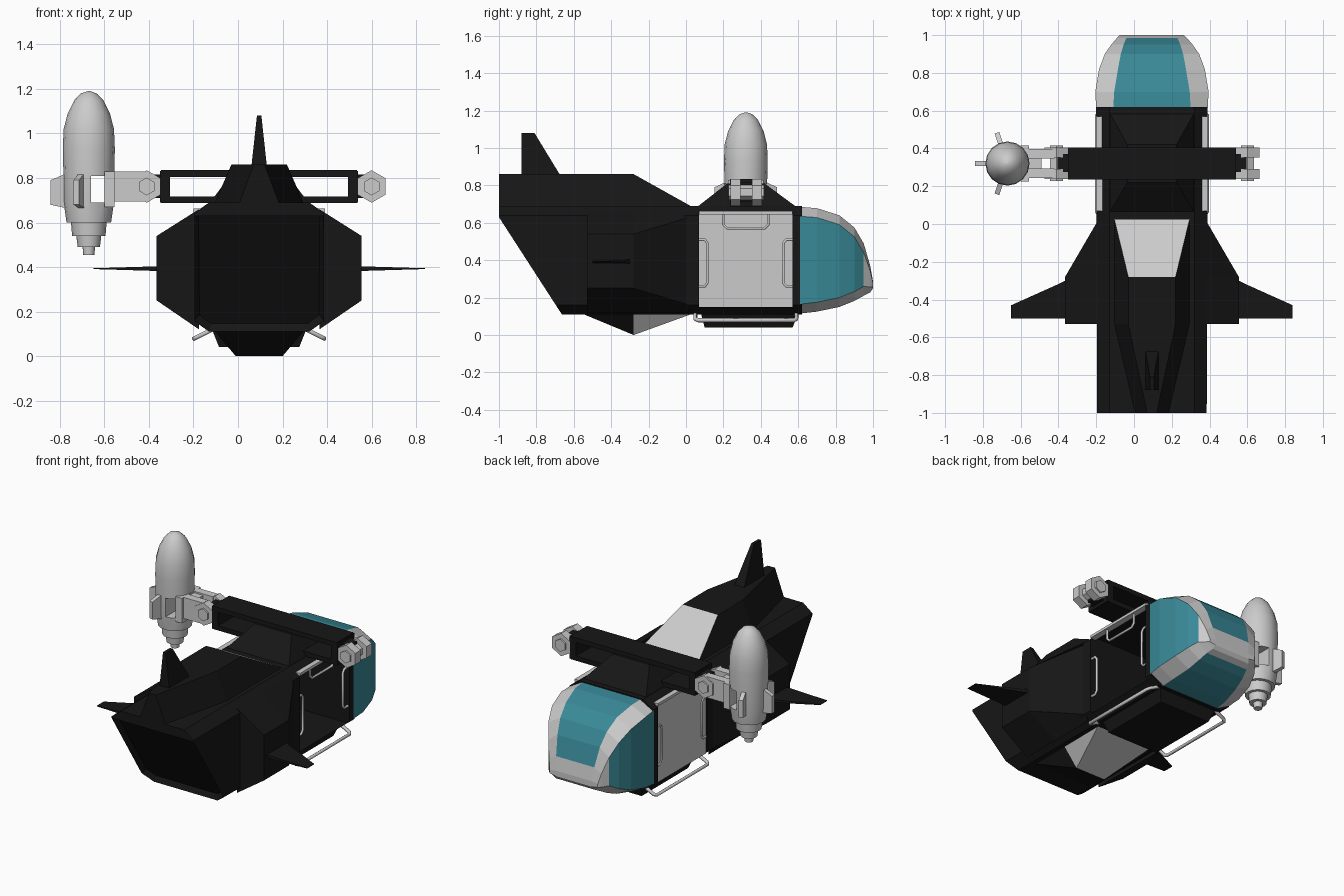
import bpy, bmesh
from math import pi, sin, cos, radians
from mathutils import Vector, Matrix

if "Cube" in bpy.data.objects:
    bpy.data.objects.remove(bpy.data.objects["Cube"])

C = 0.095  # centre line of the craft in x


def material(name, col):
    m = bpy.data.materials.new(name)
    m.diffuse_color = (*col, 1)
    m.use_nodes = True
    m.node_tree.nodes["Principled BSDF"].inputs["Base Color"].default_value = m.diffuse_color
    return m


BLACK = material("black_paint", (0.008, 0.008, 0.008))
TEAL = material("teal_glass", (0.04, 0.25, 0.31))
GREY = material("grey_paint", (0.6, 0.6, 0.6))


def finish(bm, name, mats=(), smooth=None):
    bmesh.ops.remove_doubles(bm, verts=bm.verts, dist=1e-4)
    bmesh.ops.recalc_face_normals(bm, faces=bm.faces)
    me = bpy.data.meshes.new(name)
    bm.to_mesh(me)
    bm.free()
    for m in mats:
        me.materials.append(m)
    ob = bpy.data.objects.new(name, me)
    bpy.context.collection.objects.link(ob)
    if smooth:
        activate(ob)
        bpy.ops.object.shade_smooth_by_angle(angle=radians(smooth))
    return ob


def activate(ob):
    bpy.ops.object.select_all(action='DESELECT')
    ob.select_set(True)
    bpy.context.view_layer.objects.active = ob


def loft(name, rings, mats=(BLACK,), pick=None, smooth=None):
    """Skin closed rings; pick(station, side) gives the material slot."""
    bm = bmesh.new()
    vs = [[bm.verts.new(p) for p in r] for r in rings]
    n = len(rings[0])
    for i in range(len(rings) - 1):
        for j in range(n):
            k = (j + 1) % n
            f = bm.faces.new((vs[i][j], vs[i][k], vs[i + 1][k], vs[i + 1][j]))
            f.material_index = pick(i, j) if pick else 0
    for r, i in ((vs[0], 0), (vs[-1], len(rings) - 1)):
        f = bm.faces.new(r)
        f.material_index = pick(i, -1) if pick else 0
    return finish(bm, name, mats, smooth)


def rect(x0, x1, y0, y1, z):
    return [(x0, y0, z), (x1, y0, z), (x1, y1, z), (x0, y1, z)]


def box(name, x, y, z, mats=(BLACK,)):
    return loft(name, [rect(*x, *y, z[0]), rect(*x, *y, z[1])], mats)


def octagon(y, a, b, zt, zb, d):
    pts = [(-a, zt), (a, zt), (b, zt - d), (b, zb + d), (a, zb), (-a, zb), (-b, zb + d), (-b, zt - d)]
    return [(C + x, y, z) for x, z in pts]


def cut(ob, cutter):
    m = ob.modifiers.new("cut", 'BOOLEAN')
    m.object = cutter
    m.solver = 'EXACT'
    activate(ob)
    bpy.ops.object.modifier_apply(modifier="cut")
    bpy.data.objects.remove(cutter)


def tube(name, pts, r):
    cu = bpy.data.curves.new(name, 'CURVE')
    cu.dimensions = '3D'
    cu.bevel_depth, cu.bevel_resolution, cu.use_fill_caps = r, 1, True
    s = cu.splines.new('POLY')
    s.points.add(len(pts) - 1)
    for p, q in zip(s.points, pts):
        p.co = (*q, 1)
    ob = bpy.data.objects.new(name, cu)
    bpy.context.collection.objects.link(ob)
    activate(ob)
    bpy.ops.object.convert(target='MESH')


# main hull with slanted, recessed tail
bm = bmesh.new()
ra = [bm.verts.new(p) for p in octagon(-1, .225, .29, .69, .11, .05)]
rb = [bm.verts.new(p) for p in octagon(.62, .225, .295, .69, .11, .05)]
for j in range(8):
    bm.faces.new((ra[j], ra[(j + 1) % 8], rb[(j + 1) % 8], rb[j]))
bm.faces.new(ra)
bm.faces.new(rb)
bmesh.ops.recalc_face_normals(bm, faces=bm.faces)
no = Vector((0, -.51, -.33)).normalized()
res = bmesh.ops.bisect_plane(bm, geom=bm.verts[:] + bm.edges[:] + bm.faces[:], plane_co=(0, -1, .63),
                             plane_no=no, clear_outer=True)
edges = [e for e in res['geom_cut'] if isinstance(e, bmesh.types.BMEdge)]
tail = bmesh.ops.contextual_create(bm, geom=edges)['faces']
bmesh.ops.recalc_face_normals(bm, faces=bm.faces)
bmesh.ops.inset_region(bm, faces=tail, thickness=.025, depth=-.03)
hull = finish(bm, "hull", (BLACK,))

# open cabin, closed by a sliding door on the left
cut(hull, box("cabin_cutter", (C - .5, C + .5), (.07, .57), (.15, .66)))
box("left_door", (C - .285, C - .27), (.07, .57), (.15, .66), (GREY,))

# cockpit canopy: teal panels between grey frame strips
stations = [(.61, .205, .295, .685, .115), (.7, .2, .3, .678, .125), (.82, .18, .28, .64, .15),
            (.9, .165, .25, .575, .182), (.95, .15, .215, .49, .21), (.985, .135, .185, .37, .228),
            (1.0, .125, .17, .285, .25)]


def canopy_mat(i, j):
    if j in (2, 6):
        return 1 if i < 4 else 0
    if j in (0, 4):
        return 1 if i < (5 if j == 0 else 4) else 0
    return 0


loft("cockpit_canopy", [octagon(y, a, b, t, l, min(.05, (t - l) * .2)) for y, a, b, t, l in stations],
     (GREY, TEAL), canopy_mat)


# dorsal spine with pale forward slope
def trap(y, base, top, z0, z1):
    return [(C - base, y, z0), (C - top, y, z1), (C + top, y, z1), (C + base, y, z0)]


loft("dorsal_spine", [trap(.03, .2, .2, .685, .687), trap(-.28, .2, .125, .685, .86),
                      trap(-.53, .2, .125, .685, .86), trap(-1, .09, .025, .685, .86)],
     (BLACK, GREY), lambda i, j: int(i == 0 and j == 1))
# belly keel
loft("belly_keel", [trap(.03, .2, .2, .115, .112), trap(-.28, .2, .105, .115, 0),
                    trap(-.55, .2, .2, .115, .112)], (BLACK, GREY), lambda i, j: int(i == 0 and j >= 0))
# belly tray and roof pedestal
loft("belly_tray", [rect(C - .21, C + .21, .08, .6, .115), rect(C - .18, C + .18, .1, .57, .04)])
loft("roof_pedestal", [rect(C - .225, C + .225, .06, .59, .685), rect(C - .13, C + .13, .22, .42, .81)])

# tail fin
fin = [(-.67, .85), (-.81, 1.08), (-.88, 1.08), (-.88, .85)]
fw = [.035, .01, .01, .035]
loft("tail_fin", [[(C + s * w, y, z) for (y, z), w in zip(fin, fw)] for s in (-1, 1)])

for s, side in ((-1, "left"), (1, "right")):
    X = lambda v: C + s * v
    # engine pod
    def pod(y, w, za, zb):
        return [(X(.27), y, .66), (X(w), y, za), (X(w), y, zb), (X(.27), y, .12)]
    loft(side + "_engine_pod", [pod(.02, .285, .63, .16), pod(-.28, .46, .54, .25), pod(-.53, .46, .54, .25)])
    # stub wing
    plan = [(.44, -.29), (.5, -.32), (.745, -.43), (.745, -.5), (.44, -.5)]
    loft(side + "_stub_wing", [[(X(x), y, .393 + d * (.011 - .009 * (x - .44) / .3)) for x, y in plan]
                               for d in (-1, 1)])
    # door rail, skid and grab handles
    box(side + "_door_rail", sorted((X(.255), X(.295))), (.07, .57), (.645, .662), (GREY,))
    tube(side + "_skid", [(X(.2), .05, .125), (X(.28), .05, .085), (X(.292), .065, .079), (X(.292), .575, .079),
                          (X(.28), .59, .085), (X(.2), .59, .125)], .011)
    for tag, y0, d in (("rear", .065, .05), ("fore", .57, -.05)):
        tube(f"{side}_{tag}_handle", [(X(.283), y0, .26), (X(.283), y0 + d * .7, .26), (X(.283), y0 + d, .28),
                                      (X(.283), y0 + d, .49), (X(.283), y0 + d * .7, .51),
                                      (X(.283), y0, .51)], .008)
    tube(side + "_top_handle", [(X(.275), .2, .65), (X(.275), .2, .59), (X(.275), .22, .57), (X(.275), .42, .57),
                                (X(.275), .44, .59), (X(.275), .44, .65)], .008)
    # cross beam end block
    box(side + "_beam_end", sorted((X(.4), X(.445))), (.235, .405), (.69, .832))

    # hexagonal hinge discs and bolts
    def hexagon(name, r, y0, y1):
        cx = X(.505)
        loft(name, [[(cx + r * sin(k * pi / 3), y, .762 + r * cos(k * pi / 3)) for k in range(6)]
                    for y in (y0, y1)], (GREY,))
    hexagon(side + "_rear_hinge", .073, .238, .292)
    hexagon(side + "_fore_hinge", .073, .352, .406)
    hexagon(side + "_hinge_bolt", .04, .228, .416)
    box(side + "_hinge_tongue", sorted((X(.43), X(.5))), (.275, .37), (.71, .815))

# cross beam: upper and lower plates leave a slot
box("upper_beam", (C - .44, C + .44), (.235, .405), (.805, .835))
box("lower_beam", (C - .44, C + .44), (.235, .405), (.688, .718))

# vertical nacelle: turned profile
NX, NY = -.67, .32
prof = [(.025, .455), (.028, .49), (.05, .49), (.056, .54), (.075, .54), (.08, .6), (.1, .6), (.113, .69),
        (.114, .82), (.117, .93), (.113, 1.02), (.095, 1.09), (.065, 1.15), (.035, 1.18), (.006, 1.19)]
nac = loft("nacelle", [[(NX + r * cos(k * pi / 8), NY + r * sin(k * pi / 8), z) for k in range(16)]
                       for r, z in prof], (GREY,), smooth=35)
cut(nac, box("slot_cutter", (-.66, -.60), (.1, .6), (.69, .81), (GREY,)))

# nacelle fins
for i, a in enumerate((109, 180, 251)):
    rot = Matrix.Translation((NX, NY, 0)) @ Matrix.Rotation(radians(a), 4, 'Z')
    shape = [(.08, .66), (.172, .68), (.172, .79), (.08, .83)]
    loft(f"nacelle_fin_{i}", [[rot @ Vector((x, d, z)) for x, z in shape] for d in (-.013, .013)], (GREY,))

# nacelle mount
box("nacelle_mount", (-.6, -.555), (.225, .415), (.67, .83), (GREY,))
for i, y in enumerate((.243, .347)):
    box(f"mount_arm_{i}", (-.56, -.42), (y, y + .05), (.695, .83), (GREY,))
box("mount_core", (-.56, -.49), (.28, .36), (.71, .82), (GREY,))
